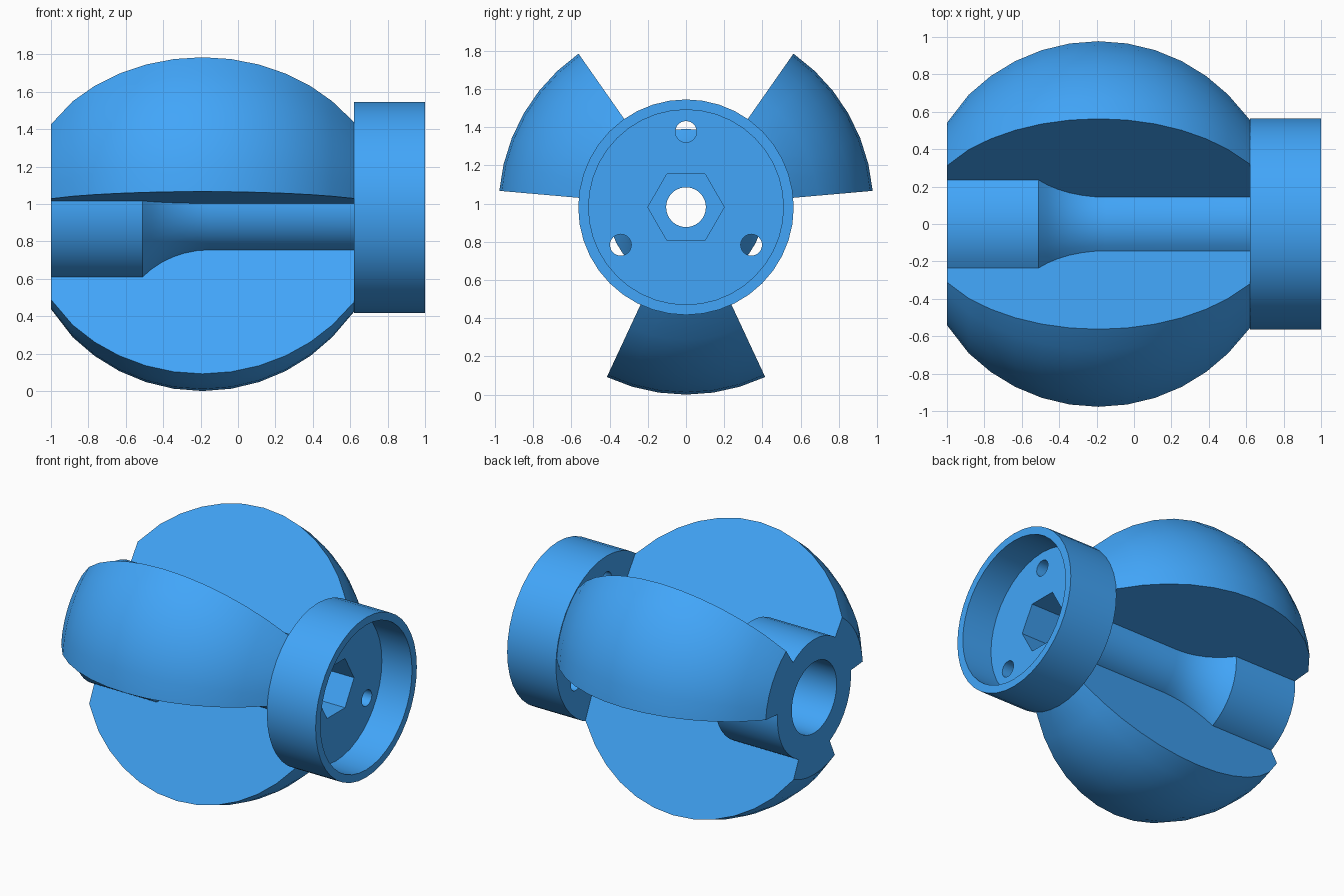
import bpy, bmesh
from math import sin, cos, pi, radians, asin

if "Cube" in bpy.data.objects:
    bpy.data.objects.remove(bpy.data.objects["Cube"])

ZC = 0.981      # height of the rotation axis (parallel to x)
R = 0.981       # ball radius
XC = -0.19      # ball centre along x
STEP = radians(9)


def make_object(name, bm):
    bmesh.ops.recalc_face_normals(bm, faces=bm.faces[:])
    me = bpy.data.meshes.new(name)
    bm.to_mesh(me)
    bm.free()
    me.materials.append(blue)
    ob = bpy.data.objects.new(name, me)
    bpy.context.collection.objects.link(ob)
    return ob


def lathe(name, profile, start=0.0, sweep=2 * pi, segs=40):
    """Sweep a closed (x, r) profile around the axis; partial sweeps get end caps."""
    full = abs(sweep - 2 * pi) < 1e-6
    bm = bmesh.new()
    rings = []
    for i in range(segs if full else segs + 1):
        a = start + sweep * i / segs
        rings.append([bm.verts.new((x, r * cos(a), ZC + r * sin(a))) for x, r in profile])
    n = len(profile)
    for i in range(segs):
        p, q = rings[i], rings[(i + 1) % len(rings)]
        for j in range(n):
            k = (j + 1) % n
            bm.faces.new((p[j], p[k], q[k], q[j]))
    if not full:
        bm.faces.new(rings[0])
        bm.faces.new(rings[-1])
    return make_object(name, bm)


def prism(name, sides, r, x0, x1, y=0.0, z=ZC):
    """Straight prism along x."""
    bm = bmesh.new()
    ends = [[bm.verts.new((x, y + r * cos(2 * pi * i / sides), z + r * sin(2 * pi * i / sides)))
             for i in range(sides)] for x in (x0, x1)]
    for e in ends:
        bm.faces.new(e)
    for i in range(sides):
        k = (i + 1) % sides
        bm.faces.new((ends[0][i], ends[0][k], ends[1][k], ends[1][i]))
    return make_object(name, bm)


def boolean(target, other, op):
    m = target.modifiers.new("bool", 'BOOLEAN')
    m.operation, m.object, m.solver = op, other, 'EXACT'
    bpy.context.view_layer.objects.active = target
    bpy.ops.object.modifier_apply(modifier=m.name)
    bpy.data.objects.remove(other)


blue = bpy.data.materials.new("blue")
blue.diffuse_color = (0.054, 0.38, 0.95, 1)
blue.use_nodes = True
blue.node_tree.nodes["Principled BSDF"].inputs["Base Color"].default_value = blue.diffuse_color

# Core: bored hub, curved neck, shaft and cupped collar in one lathe profile
HUB, SHAFT, NECK = 0.41, 0.25, 0.36
drop = HUB - SHAFT
rad = (NECK ** 2 + drop ** 2) / (2 * drop)
a0 = asin(NECK / rad)
neck = [(-0.51 + NECK - rad * sin(a0 * (1 - t / 6)),
         SHAFT + rad * (1 - cos(a0 * (1 - t / 6)))) for t in range(7)]
core = lathe("ball_rotor", [(-1, 0.25), (-1, HUB)] + neck + [
    (0.62, SHAFT), (0.62, 0.564), (1, 0.564), (1, 0.51), (0.765, 0.51),
    (0.765, 0.104), (-0.45, 0.104), (-0.45, 0.25)], start=pi / 2)

# Lobes: three 50 degree wedges of the ball, truncated at both ends
arc = [(XC + R * sin(i * STEP), R * cos(i * STEP)) for i in range(-5, 6)]
lobe_profile = ([(-1, 0.543)] + arc + [(0.62, 0.558), (0.66, 0.45), (0.66, 0.22),
                (-0.4, 0.22), (-0.47, 0.33), (-1, 0.33)])
for i in range(3):
    mid = radians(30 + 120 * i)
    lobe = lathe("lobe", lobe_profile, mid - radians(25), radians(50), 6)
    boolean(core, lobe, 'UNION')

# Hexagonal socket and three small holes in the collar floor
boolean(core, prism("hex_cutter", 6, 0.2, 0.4, 0.9), 'DIFFERENCE')
for i in range(3):
    a = radians(90 + 120 * i)
    boolean(core, prism("hole_cutter", 24, 0.056, 0.5, 0.9,
                        0.395 * cos(a), ZC + 0.395 * sin(a)), 'DIFFERENCE')

# Smooth curved surfaces, keep hard edges
bpy.ops.object.select_all(action='DESELECT')
core.select_set(True)
bpy.context.view_layer.objects.active = core
bpy.ops.object.shade_smooth_by_angle(angle=radians(25))
